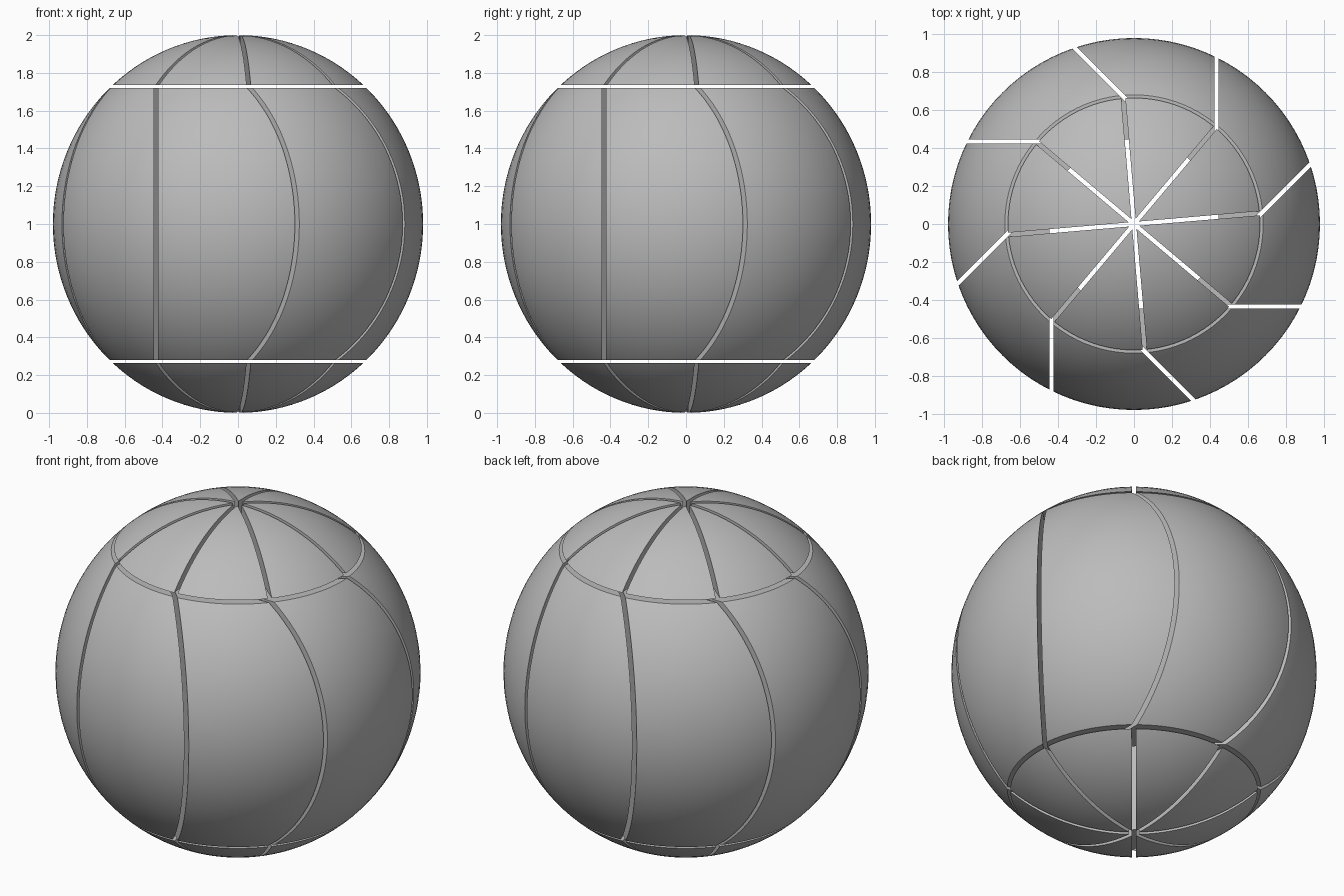
import bpy
import bmesh
from math import cos, sin, radians
from mathutils import Vector

cube = bpy.data.objects.get("Cube")
if cube:
    bpy.data.objects.remove(cube, do_unlink=True)

SIDES = 8
STEP = 360 / SIDES
WIDTH, HEIGHT = 0.98, 1.0    # ball radii
CUT_Z, GAP_Z = 0.727, 0.008  # height of cap cuts, half their gap
CUT_R, GAP = 0.435, 0.011    # distance of side cuts from the axis, half their gap
CAP_TURN = 4.9               # turn of the radial cap cuts

grey = bpy.data.materials.new("plain_grey")
grey.use_nodes = True
colour = (0.5, 0.5, 0.5, 1)
grey.diffuse_color = colour
grey.node_tree.nodes["Principled BSDF"].inputs["Base Color"].default_value = colour


def normal(angle):
    return Vector((cos(radians(angle)), sin(radians(angle)), 0))


def ball_piece(name, cuts):
    """Solid ball trimmed to the side of each (normal, distance) plane it points to."""
    bm = bmesh.new()
    bmesh.ops.create_uvsphere(bm, u_segments=96, v_segments=64, radius=1)
    bmesh.ops.scale(bm, vec=(WIDTH, WIDTH, HEIGHT), verts=bm.verts)
    for n, dist in cuts:
        geom = bm.verts[:] + bm.edges[:] + bm.faces[:]
        bmesh.ops.bisect_plane(bm, geom=geom, dist=1e-5, plane_co=n * dist,
                               plane_no=n, clear_inner=True)
        rim = [e for e in bm.edges if e.is_boundary]
        bmesh.ops.edgeloop_fill(bm, edges=rim)
    bmesh.ops.recalc_face_normals(bm, faces=bm.faces)
    bmesh.ops.translate(bm, vec=(0, 0, HEIGHT), verts=bm.verts)
    mesh = bpy.data.meshes.new(name)
    bm.to_mesh(mesh)
    bm.free()
    mesh.materials.append(grey)
    obj = bpy.data.objects.new(name, mesh)
    bpy.context.collection.objects.link(obj)
    obj.select_set(True)
    bpy.context.view_layer.objects.active = obj


bpy.ops.object.select_all(action='DESELECT')
up = Vector((0, 0, 1))
for i in range(SIDES):
    a = i * STEP
    # Pinwheel side segment, leaving an octagonal hollow around the axis
    ball_piece(f"side_segment_{i + 1}", [
        (up, -CUT_Z + GAP_Z), (-up, -CUT_Z + GAP_Z),
        (normal(a), CUT_R + GAP), (-normal(a - STEP), -CUT_R + GAP)])
    # Radial wedges of the top and bottom caps
    start = a + CAP_TURN
    wedge = [(normal(start + 90), GAP), (normal(start + STEP - 90), GAP)]
    ball_piece(f"top_wedge_{i + 1}", [(up, CUT_Z + GAP_Z)] + wedge)
    ball_piece(f"bottom_wedge_{i + 1}", [(-up, CUT_Z + GAP_Z)] + wedge)

bpy.ops.object.shade_smooth_by_angle(angle=radians(30))
